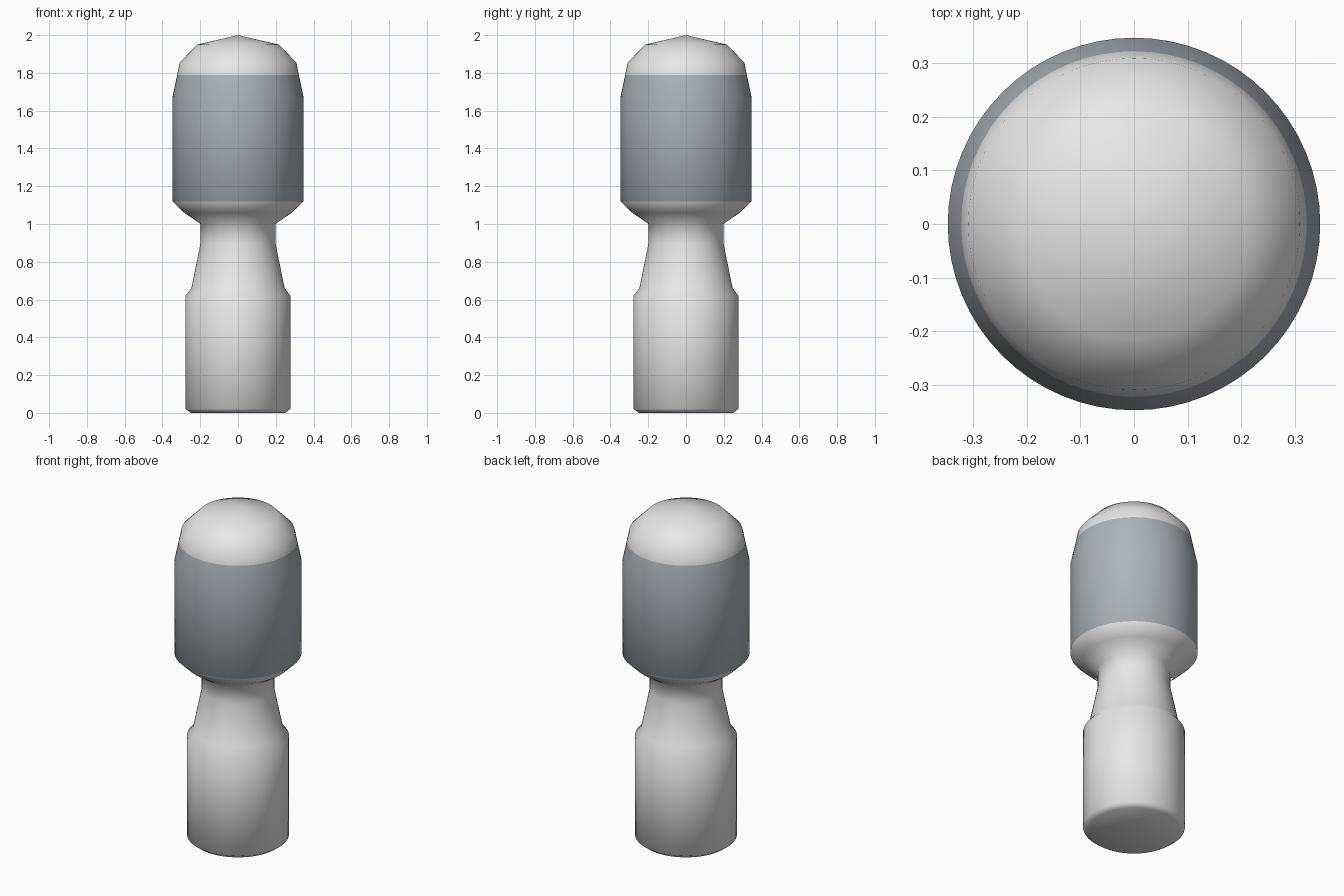
import bpy, bmesh, math

if "Cube" in bpy.data.objects:
    bpy.data.objects.remove(bpy.data.objects["Cube"])

SEGMENTS = 64


def material(name, rgb):
    m = bpy.data.materials.new(name)
    m.diffuse_color = (*rgb, 1.0)
    m.use_nodes = True
    m.node_tree.nodes["Principled BSDF"].inputs["Base Color"].default_value = m.diffuse_color
    return m


light_grey = material("light grey", (0.8, 0.8, 0.8))
blue_grey = material("blue grey", (0.42, 0.455, 0.49))

# Lathe profile (radius, height) from base to crown
profile = [
    (0, 0), (0.25, 0), (0.278, 0.022), (0.278, 0.62),      # grip
    (0.247, 0.66), (0.198, 0.90), (0.198, 1.00),           # tapered neck
    (0.285, 1.06), (0.347, 1.12),                          # flare under the head
    (0.347, 1.67), (0.322, 1.79),                          # coloured band
    (0.309, 1.855), (0.216, 1.95), (0, 2.0),               # domed crown
]

bm = bmesh.new()
verts = [bm.verts.new((r, 0, z)) for r, z in profile]
edges = [bm.edges.new(pair) for pair in zip(verts, verts[1:])]
bmesh.ops.spin(bm, geom=verts + edges, cent=(0, 0, 0), axis=(0, 0, 1),
               angle=2 * math.pi, steps=SEGMENTS, use_merge=True)
bmesh.ops.remove_doubles(bm, verts=bm.verts, dist=1e-4)
bmesh.ops.recalc_face_normals(bm, faces=bm.faces)

# Band colour by height
for f in bm.faces:
    f.material_index = int(1.12 < f.calc_center_median().z < 1.79)

mesh = bpy.data.meshes.new("turned_body")
bm.to_mesh(mesh)
bm.free()
mesh.materials.append(light_grey)
mesh.materials.append(blue_grey)

body = bpy.data.objects.new("turned_body", mesh)
bpy.context.collection.objects.link(body)
bpy.context.view_layer.objects.active = body
body.select_set(True)
bpy.ops.object.shade_smooth_by_angle(angle=math.radians(60))
